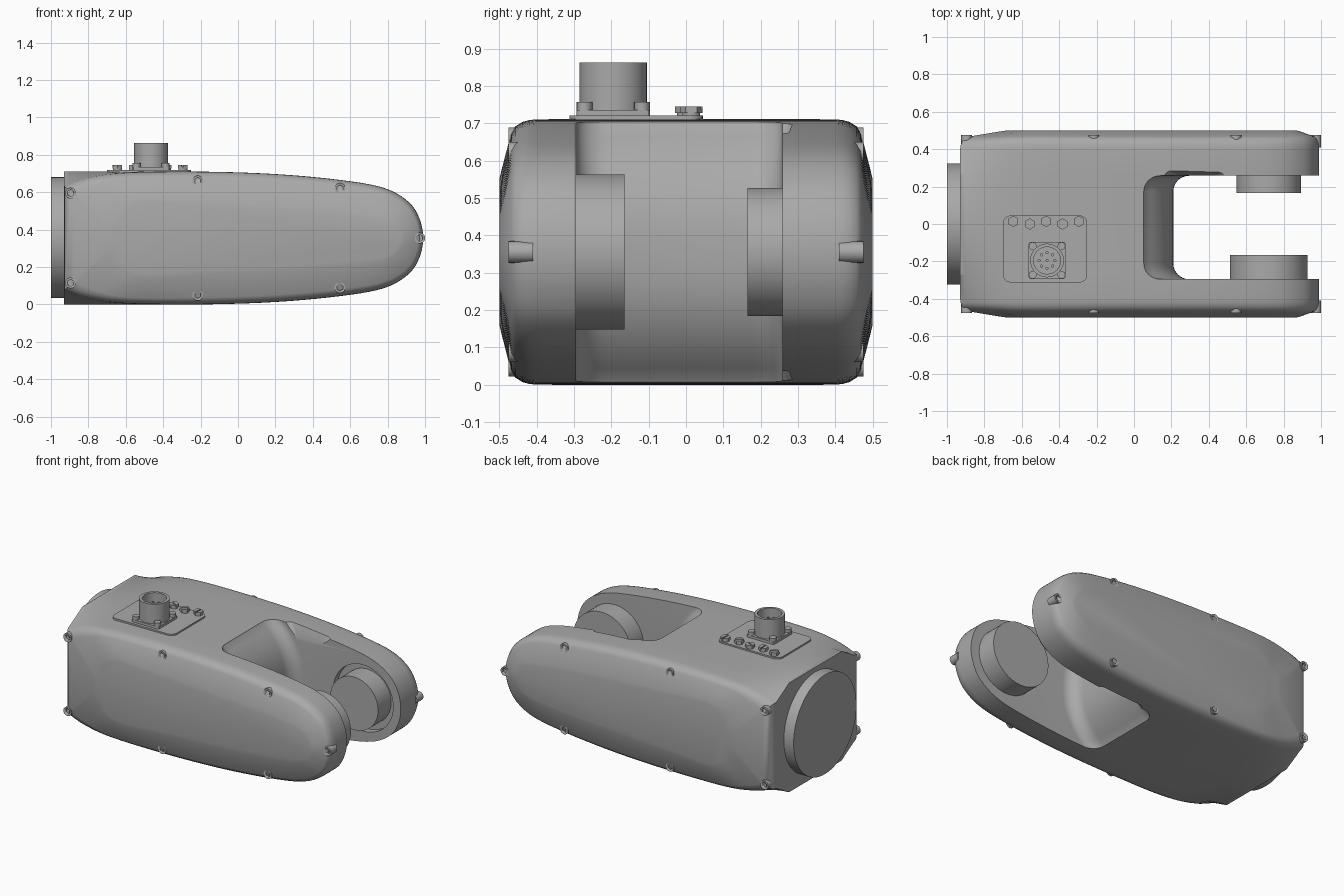
import bpy, bmesh, math
from mathutils import Vector, Matrix

if "Cube" in bpy.data.objects:
    bpy.data.objects.remove(bpy.data.objects["Cube"])

grey = bpy.data.materials.new("housing grey")
grey.use_nodes = True
COLOUR = (0.4, 0.4, 0.4, 1)
grey.diffuse_color = COLOUR
grey.node_tree.nodes["Principled BSDF"].inputs["Base Color"].default_value = COLOUR

MID = 0.355  # height of the symmetry plane


def finish(bm, name, smooth=30):
    bmesh.ops.recalc_face_normals(bm, faces=bm.faces)
    me = bpy.data.meshes.new(name)
    bm.to_mesh(me)
    bm.free()
    ob = bpy.data.objects.new(name, me)
    bpy.context.collection.objects.link(ob)
    me.materials.append(grey)
    if smooth:
        shade(ob, smooth)
    return ob


def shade(ob, angle):
    bpy.ops.object.select_all(action='DESELECT')
    ob.select_set(True)
    bpy.context.view_layer.objects.active = ob
    bpy.ops.object.shade_smooth_by_angle(angle=math.radians(angle))


def loft(rings, name, smooth=30):
    bm = bmesh.new()
    vs = [[bm.verts.new(p) for p in r] for r in rings]
    n = len(vs[0])
    for a, b in zip(vs, vs[1:]):
        for i in range(n):
            j = (i + 1) % n
            bm.faces.new((a[i], a[j], b[j], b[i]))
    bm.faces.new(vs[0])
    bm.faces.new(vs[-1])
    return finish(bm, name, smooth)


def cylinder(name, start, axis, radius, length, sides=48):
    rot = Vector(axis).to_track_quat('Z', 'Y').to_matrix().to_4x4()
    bm = bmesh.new()
    bmesh.ops.create_cone(bm, cap_ends=True, segments=sides, radius1=radius,
                          radius2=radius, depth=length,
                          matrix=Matrix.Translation(Vector(start)) @ rot
                          @ Matrix.Translation((0, 0, length / 2)))
    return finish(bm, name)


def rounded_rect(x0, x1, y0, y1, z, r, steps=8):
    pts = []
    for k, (cx, cy) in enumerate(((x1 - r, y1 - r), (x0 + r, y1 - r),
                                  (x0 + r, y0 + r), (x1 - r, y0 + r))):
        for s in range(steps + 1):
            a = math.pi / 2 * (k + s / steps)
            pts.append((cx + r * math.cos(a), cy + r * math.sin(a), z))
    return pts


def cut(ob, cutter):
    cutter.hide_render = True
    mod = ob.modifiers.new("cut", 'BOOLEAN')
    mod.object, mod.operation, mod.solver = cutter, 'DIFFERENCE', 'EXACT'
    bpy.context.view_layer.objects.active = ob
    bpy.ops.object.modifier_apply(modifier=mod.name)
    bpy.data.objects.remove(cutter)


def curve(points, steps=5):
    """Smooth the (x, half height) points into a closed symmetric outline."""
    p = [Vector(q) for q in points]
    p = [p[0] * 2 - p[1]] + p + [Vector((p[-2].x, -p[-2].y))]
    up = []
    for i in range(1, len(p) - 2):
        a, b, c, d = p[i - 1:i + 3]
        for s in range(steps):
            t = s / steps
            up.append(0.5 * (2 * b + (c - a) * t + (2 * a - 5 * b + 4 * c - d) * t ** 2
                             + (3 * b - a - 3 * c + d) * t ** 3))
    return up + [p[-2]] + [Vector((q.x, -q.y)) for q in reversed(up)]


# Main housing: side outlines lofted across the width
arm = [(-.2, .355), (.2, .342), (.55, .31), (.78, .268), (.91, .195), (.97, .105), (.99, 0)]
core = curve([(-.93, .355), (-.8, .355), (-.6, .355)] + arm)
cover = curve([(-.93, .28), (-.8, .325), (-.6, .35)] + arm)
flat = curve([(-.68, .04), (-.63, .09), (-.53, .19), (-.2, .172), (.2, .15), (.55, .125),
              (.74, .105), (.81, .09), (.85, .05), (.87, 0)])


def ring(y, a, b, f):
    return [(p.x, y, MID + p.y) for p in (q.lerp(r, f) for q, r in zip(a, b))]


half = [ring(y, cover, flat, f) for y, f in
        ((.5, 1), (.495, .86), (.468, .2), (.457, .11), (.438, .04), (.42, .012), (.4, 0))]
half.append(ring(.27, core, core, 0))
other = [[(x, -y, z) for x, y, z in r] for r in reversed(half)]
housing = loft(half + other, "housing", 0)

# Fork slot with a bulged inner end
slot = []
for i in range(25):
    t = -1.05 + 2.1 * i / 24
    x0 = .04 + .17 * (1 - min(1, abs(t)) ** 2.5)
    slot.append(rounded_rect(x0, 1.3, -.295, .258, MID + t * .355, .085))
cut(housing, loft(slot, "slot_cutter", 0))

# Scallops on the rear arm's inner rims
for side in (1, -1):
    rings = [rounded_rect(.12 + .1 * k, .56 - .12 * k, .15, .305 - .05 * k,
                          MID + side * (.4 - .14 * k), .04) for k in (0, 1)]
    cut(housing, loft(rings, "scallop_cutter", 0))

# Round pocket around the rear hub
cut(housing, cylinder("pocket_cutter", (.72, .2, MID), (0, 1, 0), .215, .1, 64))
shade(housing, 28)

# Joint hubs and end flange
cylinder("front_hub", (.72, -.32, MID), (0, 1, 0), .208, .155, 64)
cylinder("rear_hub", (.72, .165, MID), (0, 1, 0), .172, .16, 64)
cylinder("end_flange", (-1, 0, MID + .002), (1, 0, 0), .323, .1, 72)

# Cover screws on both sides
for side, label in ((-1, "front"), (1, "rear")):
    for x, h in ((-.895, .24), (-.215, .305), (.545, .265), (.972, 0)):
        for sign in ((1, -1) if h else (1,)):
            z = MID + sign * h
            screw = cylinder(label + "_cover_screw", (x, side * .41, z), (0, side, 0), .029, .065, 20)
            cut(screw, cylinder("socket_cutter", (x, side * .462, z), (0, side, 0), .018, .05, 6))

# Connector pad
loft([rounded_rect(-.7, -.25, -.312, .045, z, .04) for z in (.69, .72)], "connector_pad")

# Connector socket with flange, corner bolts and pins
CX, CY = -.465, -.195
loft([rounded_rect(CX - .098, CX + .098, CY - .098, CY + .098, z, .01, 3) for z in (.715, .736)],
     "connector_flange")
tube = cylinder("connector_tube", (CX, CY, .72), (0, 0, 1), .09, .142, 48)
cut(tube, cylinder("bore_cutter", (CX, CY, .76), (0, 0, 1), .072, .2, 48))
shade(tube, 30)
for sx in (-1, 1):
    for sy in (-1, 1):
        cylinder("connector_bolt", (CX + sx * .077, CY + sy * .077, .73), (0, 0, 1), .021, .027, 16)
for i in range(9):
    a, r = math.tau * i / 8, (.042 if i < 8 else 0)
    cylinder("connector_pin", (CX + r * math.cos(a), CY + r * math.sin(a), .755), (0, 0, 1), .008, .06, 10)

# Row of hex plugs beside the connector
for i in range(5):
    x, y = -.645 + .0875 * i, (.0 if i % 2 else .014)
    cylinder("plug_washer", (x, y, .715), (0, 0, 1), .024, .014, 20)
    plug = cylinder("hex_plug", (x, y, .727), (0, 0, 1), .03, .018, 6)
    bm = bmesh.new()
    bmesh.ops.create_cube(bm, size=1, matrix=Matrix.Translation((x, y, .748))
                          @ Matrix.Rotation(.6 + i, 4, 'Z') @ Matrix.Diagonal((.08, .008, .02, 1)))
    cut(plug, finish(bm, "groove_cutter", 0))
